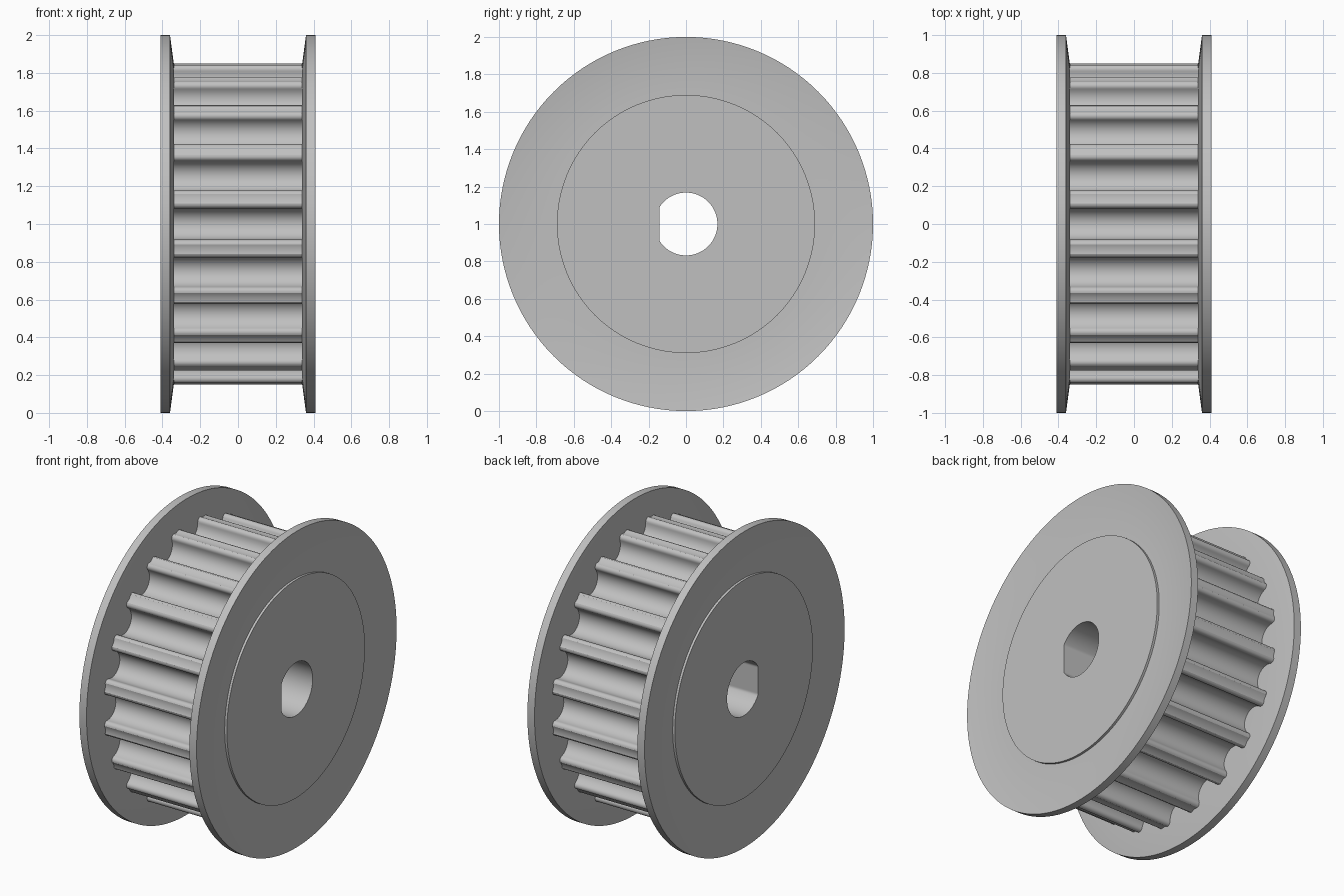
import bpy
import bmesh
from math import sin, cos, pi, radians

cube = bpy.data.objects.get("Cube")
if cube:
    bpy.data.objects.remove(cube)

steel = bpy.data.materials.new("light_grey_metal")
steel.use_nodes = True
grey = (0.53, 0.53, 0.53, 1)
steel.diffuse_color = grey
steel.node_tree.nodes["Principled BSDF"].inputs["Base Color"].default_value = grey

SEGMENTS = 128
TEETH = 20
TIP = 0.85          # tooth tip radius
GROOVE = 0.083      # groove arc radius
FILLET = 0.025      # tooth corner radius
DEPTH = 0.114       # groove depth
FLANGE_IN = 0.34
HUB_FACE = 0.405


def circle(radius):
    return [(radius * cos(2 * pi * i / SEGMENTS), radius * sin(2 * pi * i / SEGMENTS))
            for i in range(SEGMENTS)]


def loft(name, rings, closed):
    """Join equal (x, outline) rings along the axle and centre them at height 1."""
    bm = bmesh.new()
    loops = [[bm.verts.new((x, y, z + 1)) for y, z in ring] for x, ring in rings]
    pairs = list(zip(loops, loops[1:]))
    if closed:
        pairs.append((loops[-1], loops[0]))
    for a, b in pairs:
        n = len(a)
        for i in range(n):
            j = (i + 1) % n
            bm.faces.new((a[i], a[j], b[j], b[i]))
    bmesh.ops.remove_doubles(bm, verts=bm.verts, dist=1e-6)
    bmesh.ops.recalc_face_normals(bm, faces=bm.faces)
    mesh = bpy.data.meshes.new(name)
    bm.to_mesh(mesh)
    bm.free()
    mesh.materials.append(steel)
    obj = bpy.data.objects.new(name, mesh)
    bpy.context.collection.objects.link(obj)
    bpy.ops.object.select_all(action="DESELECT")
    obj.select_set(True)
    bpy.context.view_layer.objects.active = obj
    bpy.ops.object.shade_smooth_by_angle(angle=radians(30))
    return obj


# Toothed rim: round grooves with filleted tooth corners
centre = TIP - DEPTH + GROOVE
half = [(GROOVE * sin(a), centre - GROOVE * cos(a))
        for a in (pi / 2 * i / 8 for i in range(9))]
half += [(GROOVE + FILLET * (1 - cos(a)), TIP - FILLET + FILLET * sin(a))
         for a in (pi / 2 * i / 5 for i in range(6))]
groove = [(-t, r) for t, r in reversed(half[1:])] + half
outline = []
for k in range(TEETH):
    a = 2 * pi * k / TEETH
    outline += [(r * cos(a) - t * sin(a), r * sin(a) + t * cos(a)) for t, r in groove]
    # middle of the tooth land
    b = a + pi / TEETH
    outline.append((TIP * cos(b), TIP * sin(b)))
loft("toothed_rim", [(-FLANGE_IN, outline), (FLANGE_IN, outline)], False)

# Hub with a D-shaped bore
bore = [(max(y, -0.142), z) for y, z in circle(0.168)]
disc = circle(0.69)
loft("hub", [(-HUB_FACE, bore), (-HUB_FACE, disc), (HUB_FACE, disc), (HUB_FACE, bore)], True)

# Flared side flanges, slightly recessed around the hub
section = [(FLANGE_IN, 0.69), (FLANGE_IN, TIP), (0.36, 1), (0.41, 1), (0.39, TIP), (0.39, 0.69)]
for side, name in ((1, "left_flange"), (-1, "right_flange")):
    loft(name, [(side * x, circle(r)) for x, r in section], True)
